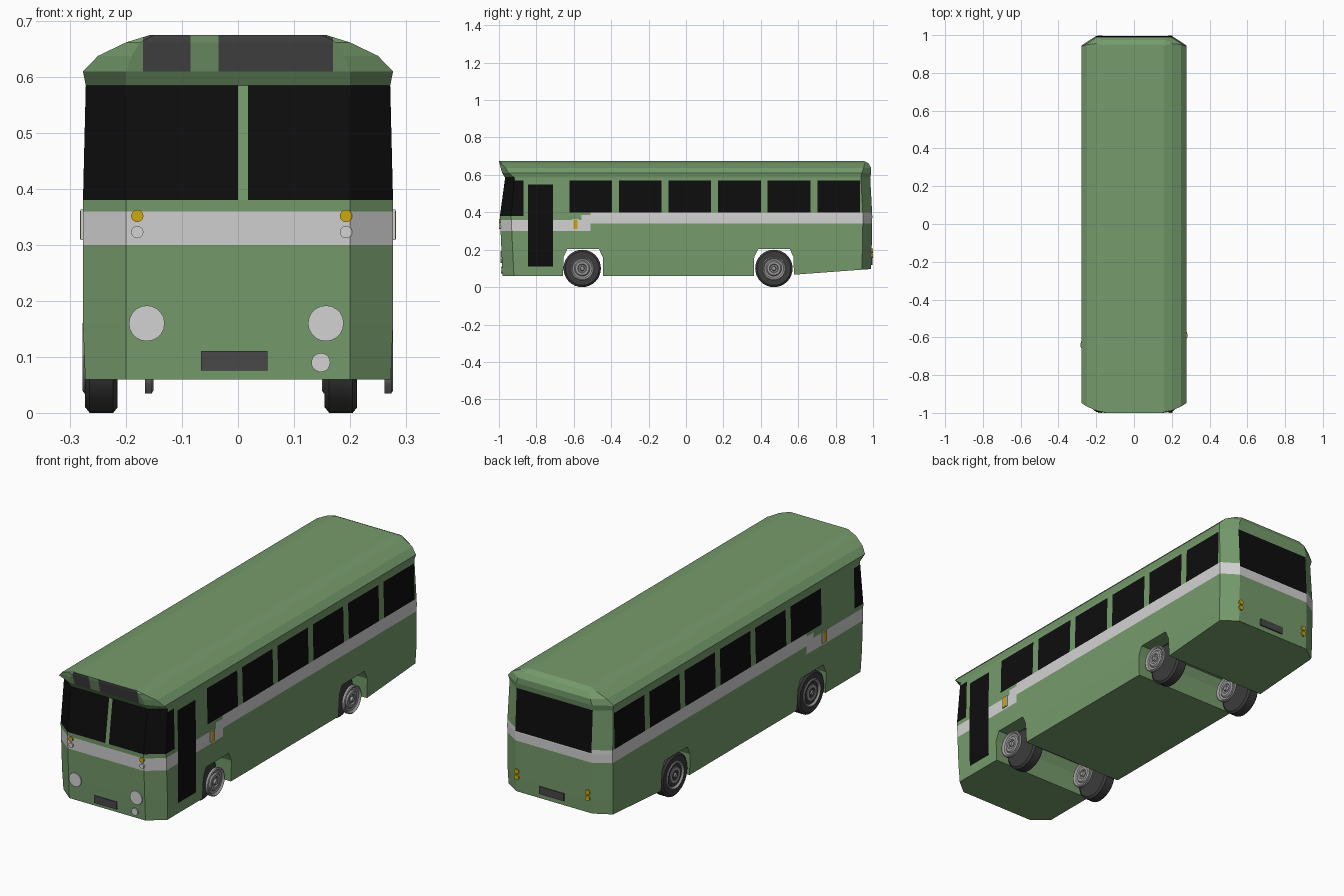
import bpy, bmesh, math
from mathutils import Matrix, Vector

if "Cube" in bpy.data.objects:
    bpy.data.objects.remove(bpy.data.objects["Cube"])


def material(name, color):
    m = bpy.data.materials.new(name)
    m.use_nodes = True
    m.diffuse_color = (*color, 1)
    node = next(n for n in m.node_tree.nodes if n.type == "BSDF_PRINCIPLED")
    node.inputs["Base Color"].default_value = (*color, 1)
    return m


green = material("green paint", (0.18, 0.33, 0.15))
white = material("pale trim", (0.65, 0.65, 0.65))
black = material("black glass", (0.004, 0.004, 0.004))
slate = material("dark grey sign", (0.065, 0.065, 0.065))
amber = material("amber lamp", (0.6, 0.4, 0.005))
rubber = material("tyre rubber", (0.045, 0.045, 0.045))
steel = material("wheel steel", (0.33, 0.33, 0.33))


def finish(name, bm, mats):
    bmesh.ops.recalc_face_normals(bm, faces=bm.faces)
    me = bpy.data.meshes.new(name)
    bm.to_mesh(me)
    bm.free()
    for m in mats:
        me.materials.append(m)
    ob = bpy.data.objects.new(name, me)
    bpy.context.collection.objects.link(ob)
    return ob


def box(name, center, size, mat):
    bm = bmesh.new()
    bmesh.ops.create_cube(bm, size=1, matrix=Matrix.LocRotScale(Vector(center), None, Vector(size)))
    return finish(name, bm, [mat])


def disc(name, center, radius, mat):
    bm = bmesh.new()
    turn = Matrix.Translation(center) @ Matrix.Rotation(math.pi / 2, 4, "X")
    bmesh.ops.create_cone(bm, cap_ends=True, segments=20, radius1=radius, radius2=radius,
                          depth=0.012, matrix=turn)
    return finish(name, bm, [mat])


def prism(name, profile):
    """Extrude a (y, z) outline across the whole width."""
    bm = bmesh.new()
    face = bm.faces.new([bm.verts.new((-0.5, y, z)) for y, z in profile])
    ext = bmesh.ops.extrude_face_region(bm, geom=[face])
    bmesh.ops.translate(bm, vec=(1, 0, 0),
                        verts=[v for v in ext["geom"] if isinstance(v, bmesh.types.BMVert)])
    return finish(name, bm, [green])


def lathe(name, profile, center, mat):
    """Spin an (x, radius) profile round the axle."""
    bm = bmesh.new()
    verts = [bm.verts.new((x, 0, r)) for x, r in profile]
    edges = [bm.edges.new(pair) for pair in zip(verts, verts[1:])]
    bmesh.ops.spin(bm, geom=verts + edges, axis=(1, 0, 0), cent=(0, 0, 0),
                   angle=2 * math.pi, steps=32, use_merge=True)
    bmesh.ops.remove_doubles(bm, verts=bm.verts, dist=0.0001)
    ob = finish(name, bm, [mat])
    ob.location = center
    bpy.ops.object.select_all(action="DESELECT")
    ob.select_set(True)
    bpy.context.view_layer.objects.active = ob
    bpy.ops.object.shade_smooth_by_angle(angle=math.radians(35))
    return ob


# Body shell: stacked chamfered outlines
# height, half width, front y, front chamfer, flat half width, rear y, rear chamfer
LEVELS = [
    (0.06, 0.273, -0.98, 0.06, 0.2, 0.988, 0.05),
    (0.16, 0.277, -0.985, 0.06, 0.2, 0.992, 0.05),
    (0.38, 0.277, -0.995, 0.06, 0.2, 0.996, 0.05),
    (0.585, 0.272, -0.967, 0.05, 0.2, 0.985, 0.05),
    (0.61, 0.277, -0.983, 0.035, 0.2, 0.99, 0.05),
    (0.638, 0.25, -0.991, 0.025, 0.19, 0.99, 0.04),
    (0.662, 0.2, -0.998, 0.01, 0.175, 0.975, 0.02),
    (0.675, 0.158, -1.0, 0.005, 0.15, 0.95, 0.005),
]
bm = bmesh.new()
rings = []
for z, w, yf, cf, cx, yr, cr in LEVELS:
    half = [(cx, yf), (w, yf + cf), (w, yr - cr), (cx, yr)]
    outline = half + [(-x, y) for x, y in reversed(half)]
    rings.append([bm.verts.new((x, y, z)) for x, y in outline])
for low, high in zip(rings, rings[1:]):
    for i in range(8):
        j = (i + 1) % 8
        bm.faces.new((low[i], low[j], high[j], high[i]))
bm.faces.new(rings[0])
bm.faces.new(rings[-1])

# Cut the shell along window, door and stripe edges
windows = [(-0.623 + 0.265 * i, -0.395 + 0.265 * i) for i in range(6)]
cuts = {
    0: [-0.17, -0.085, -0.035, 0, 0.018, 0.17],
    1: [-0.87, -0.845, -0.71, -0.56, -0.51] + [y for pair in windows for y in pair],
    2: [0.11, 0.30, 0.34, 0.36, 0.385, 0.40, 0.55, 0.57],
}
for axis, places in cuts.items():
    for p in places:
        point, normal = Vector(), Vector()
        point[axis], normal[axis] = p, 1
        bmesh.ops.bisect_plane(bm, geom=bm.verts[:] + bm.edges[:] + bm.faces[:],
                               plane_co=point, plane_no=normal, dist=0.00001)


def paint(c):
    """Slot for a face centre: 0 green, 1 pale, 2 glass, 3 sign."""
    x, y, z = c
    side = abs(x) > 0.265
    if z < 0.065:
        return 0
    if y < -0.97 and 0.612 < z < 0.674 and abs(x) < 0.17:
        return 0 if -0.085 < x < -0.035 else 3
    if y < -0.87 and 0.38 < z < (0.57 if side else 0.585):
        return 0 if 0 < x < 0.018 else 2
    if x > 0.26 and -0.845 < y < -0.71 and 0.11 < z < 0.55:
        return 2
    if side and 0.40 < z < 0.57 and any(a < y < b for a, b in windows):
        return 2
    if y > 0.97 and abs(x) < 0.2 and 0.385 < z < 0.59:
        return 2
    if y < -0.51:
        return int(0.30 < z < (0.385 if y > -0.56 else 0.36))
    return int(0.34 < z < 0.40)


for f in bm.faces:
    f.material_index = paint(f.calc_center_median())
body = finish("body", bm, [green, white, black, slate])

# Wheel tunnels and the raised tail underside
arches = []
for y in (-0.55, 0.47):
    arches.append([(y - 0.11, -0.1), (y - 0.105, 0.16), (y - 0.085, 0.203),
                   (y + 0.085, 0.203), (y + 0.105, 0.16), (y + 0.11, -0.1)])
arches.append([(0.53, -0.1), (1.1, -0.1), (1.1, 0.105), (0.53, 0.063)])
cutters = []
for outline in arches:
    cutter = prism("underside_cutter", outline)
    cutter.hide_render = True
    cutters.append(cutter)
    mod = body.modifiers.new("cut", "BOOLEAN")
    mod.operation, mod.solver, mod.object = "DIFFERENCE", "EXACT", cutter
bpy.context.view_layer.update()
body.data = bpy.data.meshes.new_from_object(body.evaluated_get(bpy.context.evaluated_depsgraph_get()))
body.modifiers.clear()
for cutter in cutters:
    bpy.data.objects.remove(cutter)

# Wheels: tyre, hub on its -x face, and a rim standing off on the +x side
TYRE = [(0, 0.0), (0.004, 0.06), (0, 0.068), (0, 0.09), (0.008, 0.1), (0.05, 0.1), (0.058, 0.09), (0.058, 0)]
RIM = [(0, 0), (0, 0.065), (0.012, 0.065), (0.015, 0.06), (0.006, 0.052), (0.004, 0.042),
       (0.01, 0.036), (0.01, 0.024), (0.005, 0.02), (0.005, 0.013), (0.015, 0.01), (0.015, 0)]
for end, y in (("front", -0.555), ("rear", 0.47)):
    for flank, x in (("right", -0.273), ("left", 0.155)):
        lathe(f"{end}_{flank}_tyre", TYRE, (x, y, 0.1), rubber)
        lathe(f"{end}_{flank}_hub", [(0.01 - d, r) for d, r in RIM], (x, y, 0.1), steel)
        lathe(f"{end}_{flank}_rim", RIM, (x + 0.107, y, 0.1), steel)

# Front lamps and plates
for x in (-0.163, 0.157):
    disc("headlamp", (x, -0.985, 0.16), 0.032, white)
disc("fog_lamp", (0.148, -0.982, 0.09), 0.017, white)
box("front_plate", (-0.007, -0.982, 0.093), (0.119, 0.009, 0.035), slate)
box("rear_plate", (0.01, 0.992, 0.137), (0.13, 0.009, 0.035), slate)
for x in (-0.18, 0.193):
    disc("front_indicator", (x, -0.994, 0.352), 0.011, amber)
    disc("front_marker", (x, -0.993, 0.323), 0.011, white)
    for z in (0.167, 0.195):
        disc("tail_lamp", (x, 0.993, z), 0.012, amber)

# Side indicators
for s, y in ((1, -0.59), (-1, -0.64)):
    box("side_lamp_base", (s * 0.276, y, 0.336), (0.01, 0.034, 0.054), white)
    box("side_lamp", (s * 0.278, y, 0.336), (0.009, 0.022, 0.05), amber)
